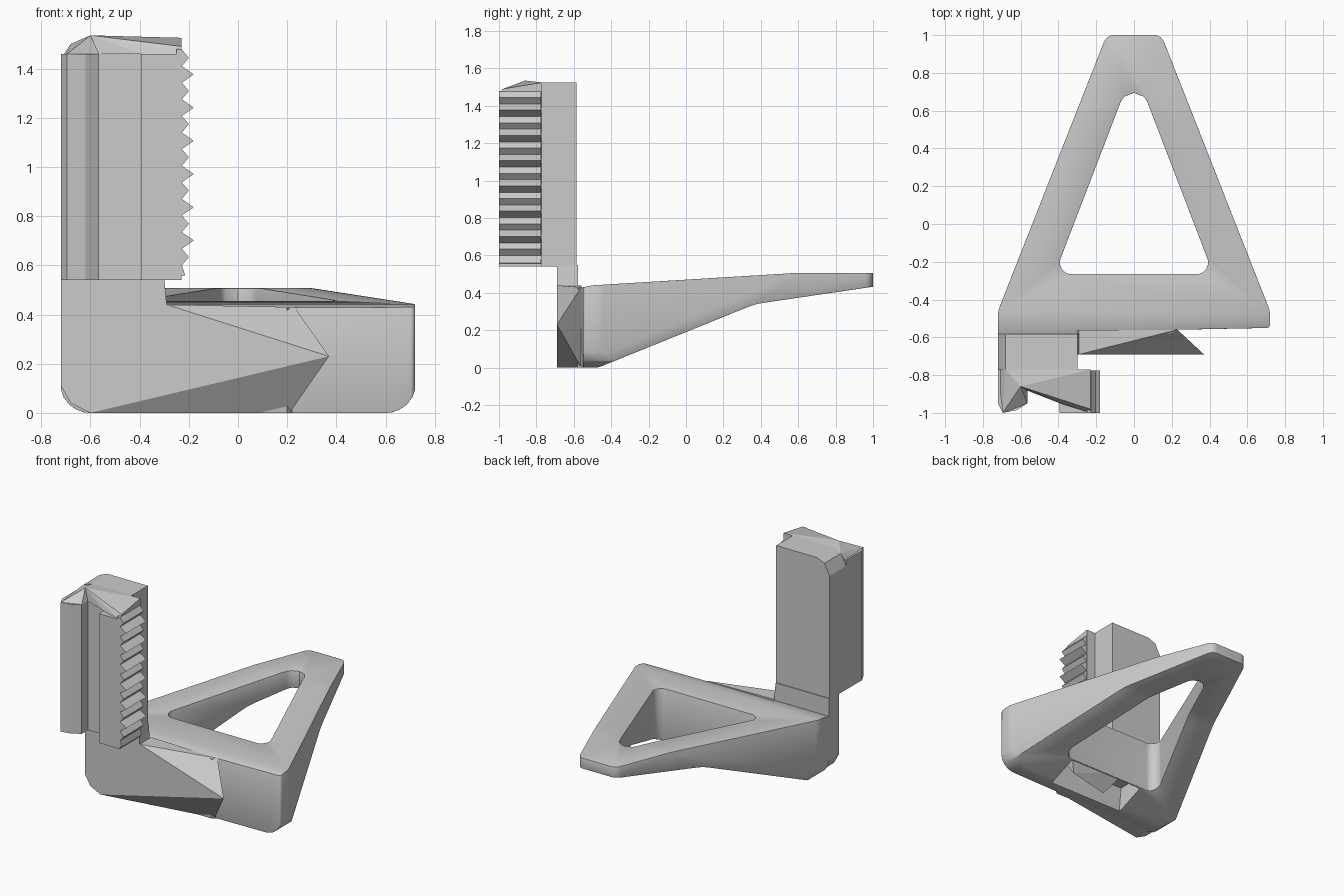
import bpy, bmesh
from mathutils import Vector

if "Cube" in bpy.data.objects:
    bpy.data.objects.remove(bpy.data.objects["Cube"])

grey = bpy.data.materials.new("light_grey")
grey.diffuse_color = (0.6, 0.6, 0.6, 1)
grey.use_nodes = True
grey.node_tree.nodes["Principled BSDF"].inputs["Base Color"].default_value = grey.diffuse_color


def finish(name, bm):
    bmesh.ops.recalc_face_normals(bm, faces=bm.faces[:])
    me = bpy.data.meshes.new(name)
    bm.to_mesh(me)
    bm.free()
    me.materials.append(grey)
    ob = bpy.data.objects.new(name, me)
    bpy.context.collection.objects.link(ob)
    return ob


def fillet(pts, steps=6):
    """Outline from (a, b, radius) corners."""
    out = []
    for i, (a, b, r) in enumerate(pts):
        p = Vector((a, b))
        if r == 0:
            out.append(p)
            continue
        u = (Vector(pts[i - 1][:2]) - p).normalized()
        v = (Vector(pts[(i + 1) % len(pts)][:2]) - p).normalized()
        bis = (u + v).normalized()
        cosh = bis.dot(u)
        sinh = (1 - cosh * cosh) ** 0.5
        c = p + bis * (r / sinh)
        t = r * cosh / sinh
        d0, d1 = p + u * t - c, p + v * t - c
        for k in range(steps + 1):
            out.append(c + d0.lerp(d1, k / steps).normalized() * r)
    return out


def prism(name, pts, axis, lo, hi):
    """Extrude an outline along one axis."""
    put = {'X': lambda p, h: (h, p[0], p[1]),
           'Y': lambda p, h: (p[0], h, p[1]),
           'Z': lambda p, h: (p[0], p[1], h)}[axis]
    bm = bmesh.new()
    a = [bm.verts.new(put(p, lo)) for p in pts]
    b = [bm.verts.new(put(p, hi)) for p in pts]
    bm.faces.new(a)
    bm.faces.new(b)
    for i in range(len(pts)):
        j = (i + 1) % len(pts)
        bm.faces.new((a[i], a[j], b[j], b[i]))
    return finish(name, bm)


def hull(name, pts):
    bm = bmesh.new()
    vs = [bm.verts.new(p) for p in pts]
    bmesh.ops.convex_hull(bm, input=vs)
    return finish(name, bm)


def apply_mod(ob, mod):
    bpy.ops.object.select_all(action='DESELECT')
    bpy.context.view_layer.objects.active = ob
    ob.select_set(True)
    bpy.ops.object.modifier_apply(modifier=mod.name)


def boolean(ob, cutter, op):
    m = ob.modifiers.new("cut", 'BOOLEAN')
    m.operation, m.object, m.solver = op, cutter, 'EXACT'
    apply_mod(ob, m)
    bpy.data.objects.remove(cutter)


# Triangular frame: plan outline, side profile and front outline intersected
plan = fillet([(-.72, -.58, 0), (.2, -.58, 0), (.22, -.56, 0), (.72, -.55, .02), (.72, -.46, .12),
               (.145, 1, .06), (-.145, 1, .06), (-.72, -.46, .12)])
frame = prism("triangle_frame", plan, 'Z', -.1, .8)
side = fillet([(-.6, .42, 0), (-.5, .44, 0), (.6, .507, .4), (1.05, .507, 0), (1.05, .44, 0),
               (.37, .34, .4), (-.47, .0, .1), (-.6, 0, 0)])
boolean(frame, prism("side_cutter", side, 'X', -1, 1), 'INTERSECT')
front = fillet([(-.73, .9, 0), (.73, .9, 0), (.722, 0, .12), (-.722, 0, .12)])
boolean(frame, prism("front_cutter", front, 'Y', -1.2, 1.2), 'INTERSECT')
hole = fillet([(-.42, -.265, .06), (.42, -.265, .06), (0, .83, .076)])
boolean(frame, prism("hole_cutter", hole, 'Z', -.3, 1), 'DIFFERENCE')
bev = frame.modifiers.new("soft_edges", 'BEVEL')
bev.width, bev.segments, bev.limit_method, bev.angle_limit = .012, 2, 'ANGLE', .8
apply_mod(frame, bev)

# Pocket under the front bar, with a faceted plug inside
pocket = [(-.5, -.1), (-.2, -.1), (-.31, .17), (-.47, .17)]
boolean(frame, prism("pocket_cutter", pocket, 'X', -.28, .32), 'DIFFERENCE')
bpy.ops.object.shade_smooth_by_angle(angle=.6)
hull("pocket_plug", [(-.2, -.46, .2), (.26, -.46, .2), (-.2, -.34, .2), (.26, -.34, .2),
                     (-.1, -.44, .05), (.2, -.40, .08)])

# Faceted wedge on the front
hull("front_wedge", [(-.6, -.69, 0), (-.29, -.69, .44), (.37, -.69, .23),
                     (-.6, -.56, 0), (-.29, -.56, .44), (.23, -.56, .43), (.21, -.56, 0)])

# Lower mounting plate and tall back plate of the post
prism("mount_plate", [(-.72, .55), (-.3, .55), (-.29, .44), (-.6, 0), (-.68, .04),
                      (-.72, .11)], 'Y', -.69, -.578)
prism("post_back", [(-.72, .54), (-.3, .54), (-.3, 1.525), (-.62, 1.525), (-.68, 1.5),
                    (-.72, 1.42)], 'Y', -.775, -.585)

# Post front with a vertical channel
prism("post_front", [(-.72, -.77), (-.72, -.95), (-.695, -1), (-.62, -.985), (-.565, -.95),
                     (-.565, -.88), (-.395, -.88), (-.395, -1), (-.23, -1), (-.23, -.77)],
      'Z', .54, 1.46)

# Faceted caps on the post
hull("cap_left", [(-.72, -.77, 1.44), (-.72, -.95, 1.44), (-.695, -1, 1.46), (-.565, -.95, 1.46),
                  (-.565, -.77, 1.46), (-.6, -.86, 1.535), (-.6, -.77, 1.525), (-.68, -.77, 1.5)])
hull("cap_right", [(-.57, -.88, 1.46), (-.57, -.77, 1.46), (-.39, -.95, 1.46), (-.23, -1, 1.46),
                   (-.23, -.77, 1.46), (-.6, -.86, 1.535), (-.23, -.98, 1.49),
                   (-.23, -.77, 1.525), (-.6, -.77, 1.525)])

# Row of teeth along the right side of the post
zig = [(-.25, .55), (-.215, .56)]
count, z0, pitch = 13, .6, .0675
for i in range(count):
    z = z0 + i * pitch
    zig += [(-.228, z), (-.18 if i % 2 else -.2, z + pitch * .5)]
zig += [(-.228, z0 + count * pitch), (-.25, 1.48)]
prism("teeth", zig, 'Y', -1, -.775)
